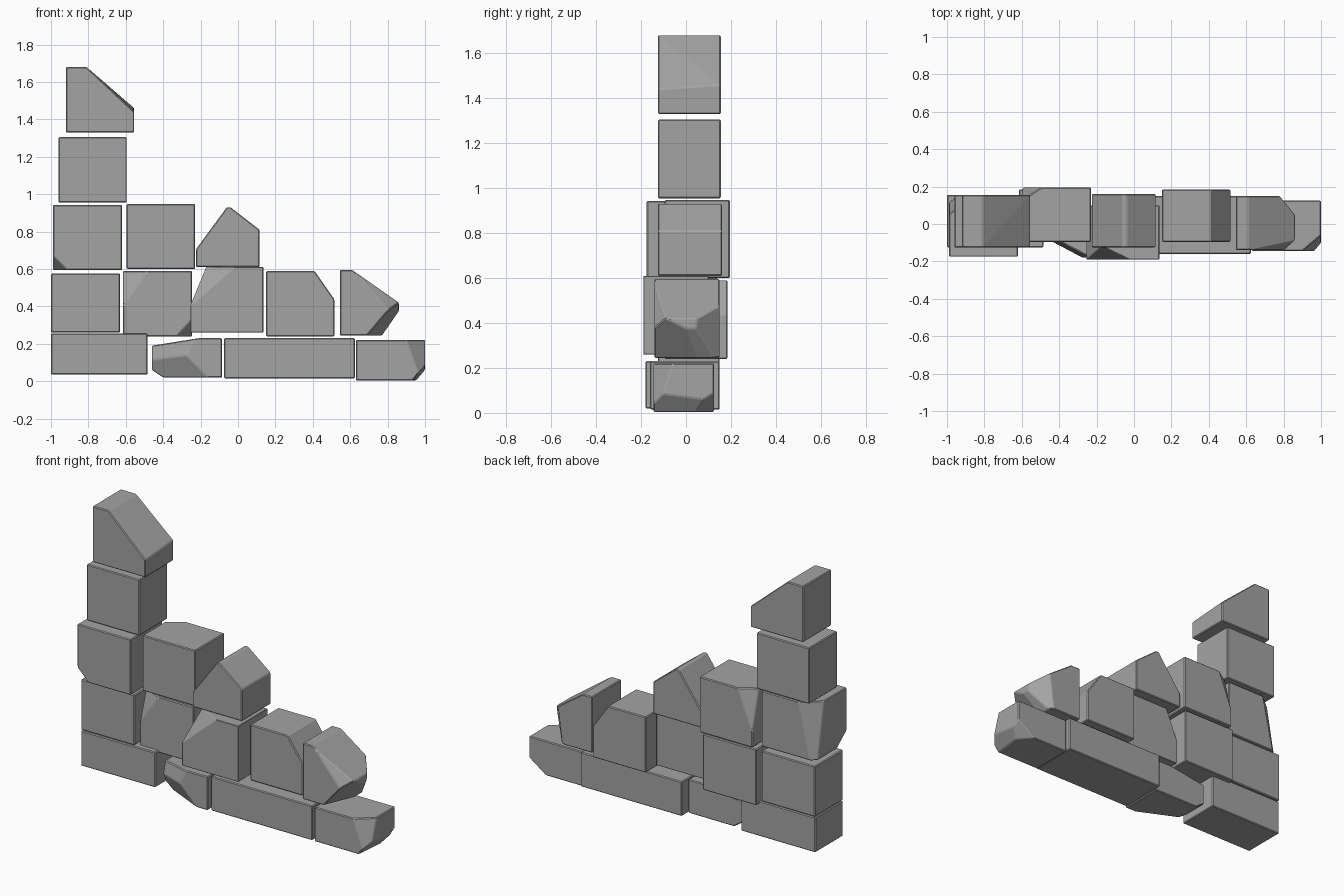
import bpy
import bmesh
from mathutils import Vector

if "Cube" in bpy.data.objects:
    bpy.data.objects.remove(bpy.data.objects["Cube"])

# One grey stone material
stone = bpy.data.materials.new("grey_stone")
stone.use_nodes = True
grey = (0.37, 0.37, 0.37, 1)
stone.diffuse_color = grey
stone.node_tree.nodes["Principled BSDF"].inputs["Base Color"].default_value = grey

# Sides of a brick: axis index and direction
SIDES = {"west": (0, -1), "east": (0, 1), "front": (1, -1),
         "back": (1, 1), "bottom": (2, -1), "top": (2, 1)}


def chip(**cuts):
    """A flat break: how far it reaches inward from each named side."""
    return cuts


def cut_chip(bm, low, high, cuts):
    """Slice off the corner or edge described by a chip and cap the hole."""
    corner, normal = Vector(low), Vector((0, 0, 0))
    for side, reach in cuts.items():
        axis, sign = SIDES[side]
        corner[axis] = high[axis] if sign > 0 else low[axis]
        normal[axis] = sign / reach
    point = corner.copy()
    axis, sign = SIDES[next(iter(cuts))]
    point[axis] -= 1 / normal[axis]
    bmesh.ops.bisect_plane(bm, geom=bm.verts[:] + bm.edges[:] + bm.faces[:],
                           plane_co=point, plane_no=normal, clear_outer=True)
    rim = [e for e in bm.edges if e.is_boundary]
    if rim:
        bmesh.ops.edgeloop_fill(bm, edges=rim)


def brick(name, x, y, z, *chips):
    """A box brick with broken corners and slightly worn edges."""
    low, high = Vector((x[0], y[0], z[0])), Vector((x[1], y[1], z[1]))
    bm = bmesh.new()
    bmesh.ops.create_cube(bm, size=1)
    for v in bm.verts:
        v.co = (low + high) / 2 + v.co * (high - low)
    for cuts in chips:
        cut_chip(bm, low, high, cuts)
    bmesh.ops.remove_doubles(bm, verts=bm.verts[:], dist=0.001)
    bmesh.ops.recalc_face_normals(bm, faces=bm.faces[:])
    mesh = bpy.data.meshes.new(name)
    bm.to_mesh(mesh)
    bm.free()
    mesh.materials.append(stone)
    obj = bpy.data.objects.new(name, mesh)
    bpy.context.collection.objects.link(obj)
    bevel = obj.modifiers.new("worn_edges", "BEVEL")
    bevel.width = 0.005
    bevel.segments = 1
    bevel.angle_limit = 0.5


# Bottom course
brick("bottom_corner_brick", (-1, -0.485), (-0.125, 0.15), (0.035, 0.255))
brick("bottom_chipped_brick", (-0.46, -0.085), (-0.18, 0.1), (0.02, 0.23),
      chip(west=0.23, front=0.13, top=0.45),
      chip(west=0.3, front=0.14, bottom=0.3),
      chip(west=0.06, bottom=0.04),
      chip(west=0.25, top=0.04))
brick("bottom_long_brick", (-0.075, 0.625), (-0.16, 0.15), (0.015, 0.23))
brick("bottom_end_brick", (0.63, 1), (-0.145, 0.125), (0.005, 0.22),
      chip(east=0.1, front=0.085, top=0.275),
      chip(east=0.065, bottom=0.085, front=0.65),
      chip(east=0.12, back=0.135, bottom=0.085))

# Second course
brick("second_corner_brick", (-1, -0.63), (-0.125, 0.155), (0.26, 0.575))
brick("second_chipped_brick", (-0.615, -0.245), (-0.09, 0.185), (0.24, 0.59),
      chip(west=0.13, front=0.06, top=0.19),
      chip(east=0.085, front=0.15, bottom=0.09))
brick("second_middle_brick", (-0.255, 0.135), (-0.19, 0.1), (0.26, 0.61),
      chip(west=0.085, top=0.205),
      chip(west=0.24, front=0.116, top=0.21))
brick("second_sloped_brick", (0.15, 0.515), (-0.095, 0.185), (0.24, 0.588),
      chip(east=0.105, top=0.15))
brick("second_end_brick", (0.545, 0.86), (-0.14, 0.15), (0.245, 0.595),
      chip(east=0.25, top=0.175),
      chip(east=0.243, front=0.132, top=0.282),
      chip(east=0.09, bottom=0.13),
      chip(east=0.17, front=0.4, bottom=0.2),
      chip(east=0.11, back=0.125, bottom=0.88))

# Third course
brick("third_corner_brick", (-0.99, -0.62), (-0.175, 0.14), (0.595, 0.943),
      chip(west=0.08, front=0.1, bottom=0.08),
      chip(west=0.11, back=0.09, top=0.5))
brick("third_chipped_brick", (-0.595, -0.23), (-0.095, 0.195), (0.6, 0.948),
      chip(west=0.1, back=0.065, top=0.25))
brick("third_peaked_brick", (-0.225, 0.115), (-0.125, 0.16), (0.61, 0.93),
      chip(west=0.165, top=0.225),
      chip(east=0.155, top=0.12))

# Tower bricks
brick("tower_brick", (-0.96, -0.595), (-0.125, 0.155), (0.955, 1.305))
brick("tower_cap_brick", (-0.92, -0.555), (-0.125, 0.155), (1.33, 1.68),
      chip(east=0.255, top=0.22),
      chip(east=0.255, front=3.4, top=0.24))
